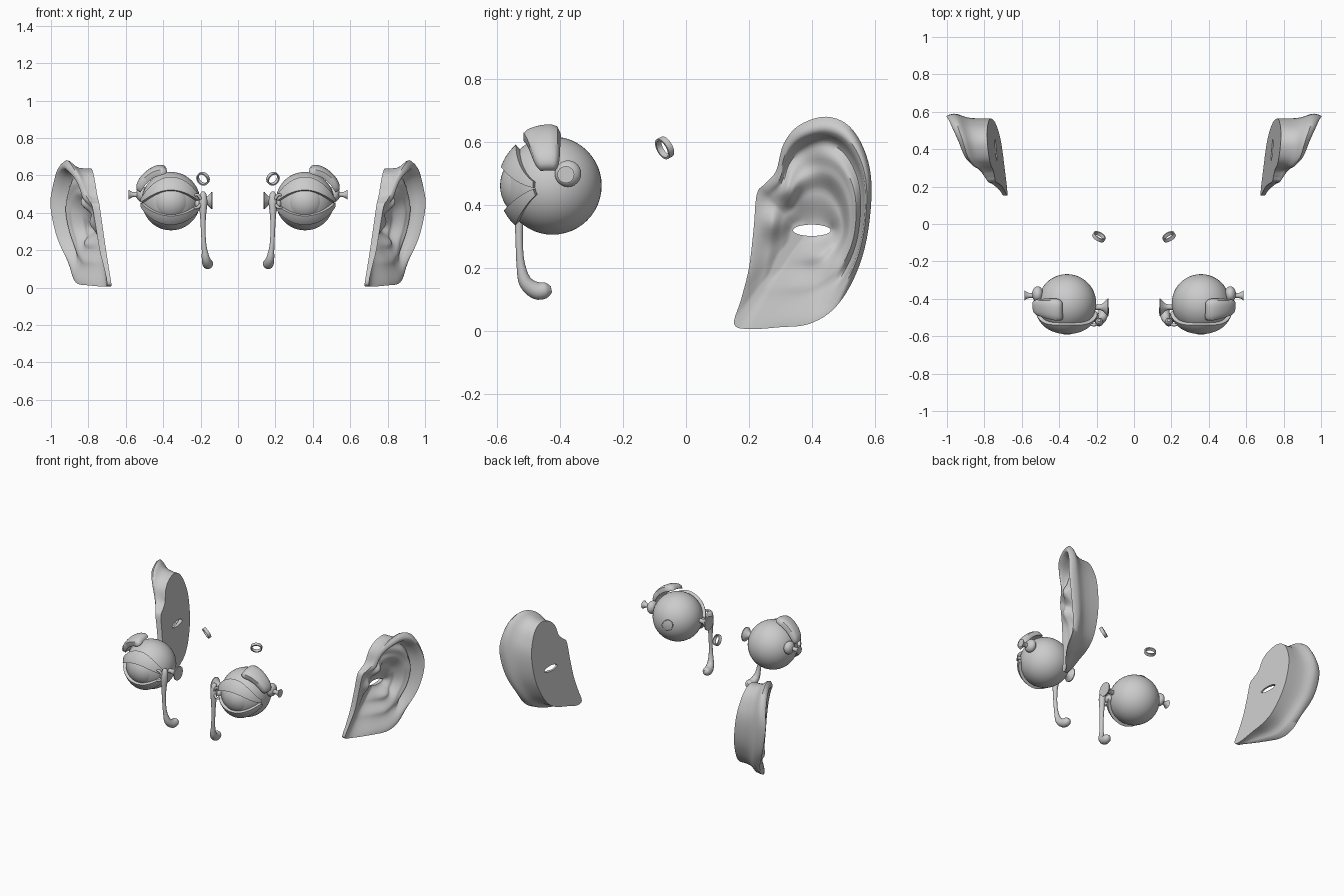
import bpy, bmesh
from math import sin, cos, pi, radians, atan2, degrees, exp, sqrt
from mathutils import Vector

if "Cube" in bpy.data.objects:
    bpy.data.objects.remove(bpy.data.objects["Cube"])

EYE = Vector((0.358, -0.424, 0.462))
R = 0.156


def finish(name, bm, angle=45):
    bmesh.ops.recalc_face_normals(bm, faces=bm.faces)
    me = bpy.data.meshes.new(name)
    bm.to_mesh(me)
    bm.free()
    ob = bpy.data.objects.new(name, me)
    bpy.context.collection.objects.link(ob)
    bpy.ops.object.select_all(action='DESELECT')
    ob.select_set(True)
    bpy.context.view_layer.objects.active = ob
    bpy.ops.object.shade_smooth_by_angle(angle=radians(angle))
    # every part is paired left and right
    ob.modifiers.new("mirror", 'MIRROR').use_mirror_merge = False
    return ob


def skin(name, rows, wrap=False, angle=45):
    """Closed loops of points joined in order, capped or wrapped."""
    bm = bmesh.new()
    vs = [[bm.verts.new(p) for p in row] for row in rows]
    n = len(rows[0])
    for i in range(len(vs) if wrap else len(vs) - 1):
        a, b = vs[i], vs[(i + 1) % len(vs)]
        for j in range(n):
            k = (j + 1) % n
            bm.faces.new((a[j], a[k], b[k], b[j]))
    if not wrap:
        bm.faces.new(vs[0])
        bm.faces.new(vs[-1])
    return finish(name, bm, angle)


def ball(name, centre, size, segs=40):
    bm = bmesh.new()
    bmesh.ops.create_uvsphere(bm, u_segments=segs, v_segments=segs // 2, radius=1)
    for v in bm.verts:
        v.co = Vector([c * s for c, s in zip(v.co, size)]) + Vector(centre)
    return finish(name, bm)


def lathe(name, prof, origin, axis, wrap=False, n=24):
    q = Vector(axis).to_track_quat('Z', 'Y')
    rows = [[Vector(origin) + q @ Vector((r * cos(2 * pi * k / n), r * sin(2 * pi * k / n), h))
             for k in range(n)] for h, r in prof]
    return skin(name, rows, wrap)


def spline(pts, steps, closed=False):
    """Catmull-Rom through points of any dimension."""
    n, out = len(pts), []
    for i in range(n if closed else n - 1):
        p = [pts[(i + d) % n] if closed else pts[min(max(i + d, 0), n - 1)] for d in (-1, 0, 1, 2)]
        for s in range(steps):
            t = s / steps
            out.append([0.5 * (2 * b + (c - a) * t + (2 * a - 5 * b + 4 * c - d) * t * t
                               + (3 * b - a - 3 * c + d) * t ** 3) for a, b, c, d in zip(*p)])
    return out if closed else out + [list(pts[-1])]


def tube(name, pts, side, n=14):
    path = spline(pts, 5)
    rows = []
    for i, p in enumerate(path):
        a, b = path[max(i - 1, 0)], path[min(i + 1, len(path) - 1)]
        tan = (Vector(b[:3]) - Vector(a[:3])).normalized()
        u = Vector(side)
        u = (u - tan * u.dot(tan)).normalized()
        w = tan.cross(u)
        rows.append([Vector(p[:3]) + p[3] * (u * cos(2 * pi * k / n) + w * sin(2 * pi * k / n))
                     for k in range(n)])
    return skin(name, rows)


def shell(name, direction, r_in, thick, nu=28, nv=10):
    """Curved plate around the eyeball; direction(u, v) gives the ray."""
    rows = []
    for i in range(nu + 1):
        u = -1 + 2 * i / nu
        vs = [-1 + 2 * j / nv for j in range(nv + 1)]
        row = [EYE + direction(u, v) * (r_in + thick(u, v)) for v in vs]
        row += [EYE + direction(u, v) * r_in for v in reversed(vs)]
        rows.append(row)
    return skin(name, rows)


# eyeball with bulging cornea
ball("eyeball", EYE, (R, R, R), 48)
ball("cornea", EYE + Vector((0, -0.053, 0)), (0.114,) * 3, 48)


# eyelids
def lid(mid, corner):
    def direction(u, v):
        a = radians(69) * u
        f = 1 - u * u
        lo = corner[0] + (mid[0] - corner[0]) * f
        hi = corner[1] + (mid[1] - corner[1]) * f
        t = radians(lo + (hi - lo) * (v + 1) / 2)
        return Vector((sin(a), -cos(a) * cos(t), cos(a) * sin(t)))
    return direction


shell("upper_eyelid", lid((20, 48), (-6, 12)), 0.156, lambda u, v: 0.019)
shell("lower_eyelid", lid((-27, -47), (-10, -30)), 0.156, lambda u, v: 0.018)


# tear gland above the outer corner, tapering downward
def gland(u, v):
    phi = radians(49 + 33 * u)
    psi = radians(-9 - 4 * u + v * (17 + 5 * u) * sqrt(1 - 0.6 * u ** 6))
    return Vector((cos(phi) * cos(psi), sin(psi), sin(phi) * cos(psi)))


shell("tear_gland", gland, 0.174,
      lambda u, v: 0.004 + 0.031 * sqrt(max((1 - u ** 4) * (1 - v ** 4), 0)))

# outer corner tendon
ball("outer_tendon_base", (0.515, -0.375, 0.5), (0.03, 0.042, 0.042), 24)
lathe("outer_tendon", [(0, 0.018), (0.02, 0.014), (0.035, 0.013), (0.05, 0.02), (0.06, 0.027)],
      (0.526, -0.382, 0.497), (1, 0, 0))

# inner corner: flesh, tendon, small channels and tear duct
ball("inner_corner_flesh", (0.212, -0.495, 0.447), (0.022, 0.03, 0.026), 24)
lathe("inner_tendon", [(0, 0.014), (0.025, 0.014), (0.04, 0.02), (0.055, 0.034), (0.066, 0.046), (0.072, 0.046)],
      (0.208, -0.445, 0.465), (-1, 0, 0))
for name, z in (("upper_tear_channel", 0.492), ("lower_tear_channel", 0.425)):
    tube(name, [(0.235, -0.535, z, 0.006), (0.215, -0.54, z + 0.004, 0.008),
                (0.2, -0.535, (z + 0.46) / 2, 0.008), (0.185, -0.525, 0.46, 0.008)], (0, 1, 0), 10)
tube("tear_duct", [(0.186, -0.515, 0.512, 0.008), (0.186, -0.52, 0.495, 0.018), (0.186, -0.525, 0.45, 0.022),
                   (0.187, -0.53, 0.37, 0.015), (0.185, -0.53, 0.28, 0.012), (0.18, -0.525, 0.21, 0.014),
                   (0.172, -0.51, 0.155, 0.022), (0.163, -0.475, 0.128, 0.028), (0.16, -0.445, 0.13, 0.025),
                   (0.16, -0.428, 0.133, 0.01)], (1, 0, 0))

# pulley ring behind each eye
lathe("pulley_ring", [(-0.010, 0.036), (0.010, 0.036), (0.010, 0.029), (-0.010, 0.029)],
      (0.187, -0.068, 0.582), (-0.45, 0.75, 0.42), wrap=True)

# ear: rim loop as y, z, x
RIM = [(.153, .022, .70), (.175, .10, .715), (.20, .20, .74), (.215, .325, .76), (.225, .435, .78),
       (.25, .467, .80), (.286, .508, .83), (.31, .594, .87), (.36, .654, .91), (.445, .681, .94),
       (.52, .65, .97), (.572, .562, .99), (.590, .45, 1.0), (.574, .29, .97), (.533, .165, .925),
       (.47, .07, .89), (.39, .022, .86), (.30, .012, .80), (.20, .006, .715)]
CY, CZ = 0.40, 0.32
FOLD = [(0, .1), (.3, .3), (.52, .62), (.64, .70), (.76, .60), (.88, 1.03), (.94, 1.0), (1, .84)]
PLAIN = [(0, .1), (.3, .35), (.6, .7), (1, 1)]
# tragus, helix root, upper hollow, lower notch bump: y, z, height, spread
BUMPS = [(.275, .345, .04, .035), (.32, .45, .04, .03), (.375, .55, -.05, .04), (.43, .235, .03, .035)]


def smooth(t):
    t = min(max(t, 0), 1)
    return t * t * (3 - 2 * t)


def keyed(keys, t):
    for (a, x), (b, y) in zip(keys, keys[1:]):
        if t <= b:
            return x + (y - x) * smooth((t - a) / (b - a))
    return keys[-1][1]


def medial(y, z):
    return 0.675 + 0.135 * z + 0.085 * (y - 0.16)


loop = spline(RIM, 5, closed=True)


def spot(p, t):
    """Point between canal edge (t=0) and rim (t=1)."""
    a = atan2(p[1] - CZ, p[0] - CY)
    hy, hz = CY + 0.06 * cos(a), CZ + 0.018 * sin(a)
    return hy + (p[0] - hy) * t, hz + (p[1] - hz) * t, a


def outer(p, t):
    y, z, a = spot(p, t)
    away = abs((degrees(a) - 35 + 180) % 360 - 180)
    w = smooth((115 - away) / 40)
    h = w * keyed(FOLD, t) + (1 - w) * keyed(PLAIN, t)
    m = medial(y, z)
    x = m + (p[2] - medial(p[0], p[1])) * h
    x += (1 - t ** 4) * sum(k * exp(-((y - by) ** 2 + (z - bz) ** 2) / (2 * s * s)) for by, bz, k, s in BUMPS)
    return Vector((max(x, m + 0.012), y, z))


def inner(p, shrink, f):
    depth = p[2] - medial(p[0], p[1])
    y, z, a = spot(p, 1 - shrink * min(max((depth - 0.03) / 0.17, 0), 1))
    m = medial(y, z)
    return Vector((m + depth * f, y, z))


rows = [[outer(p, i / 28) for p in loop] for i in range(29)]
# back of the ear, then the flat side toward the head
for shrink, f in ((.02, .76), (.07, .68), (.13, .59), (.17, .45), (.19, .25), (.19, 0)):
    rows.append([inner(p, shrink, f) for p in loop])
for t in (.66, .33, 0):
    rows.append([Vector((medial(*spot(p, t)[:2]), *spot(p, t)[:2])) for p in loop])
skin("ear", rows, wrap=True, angle=50)
